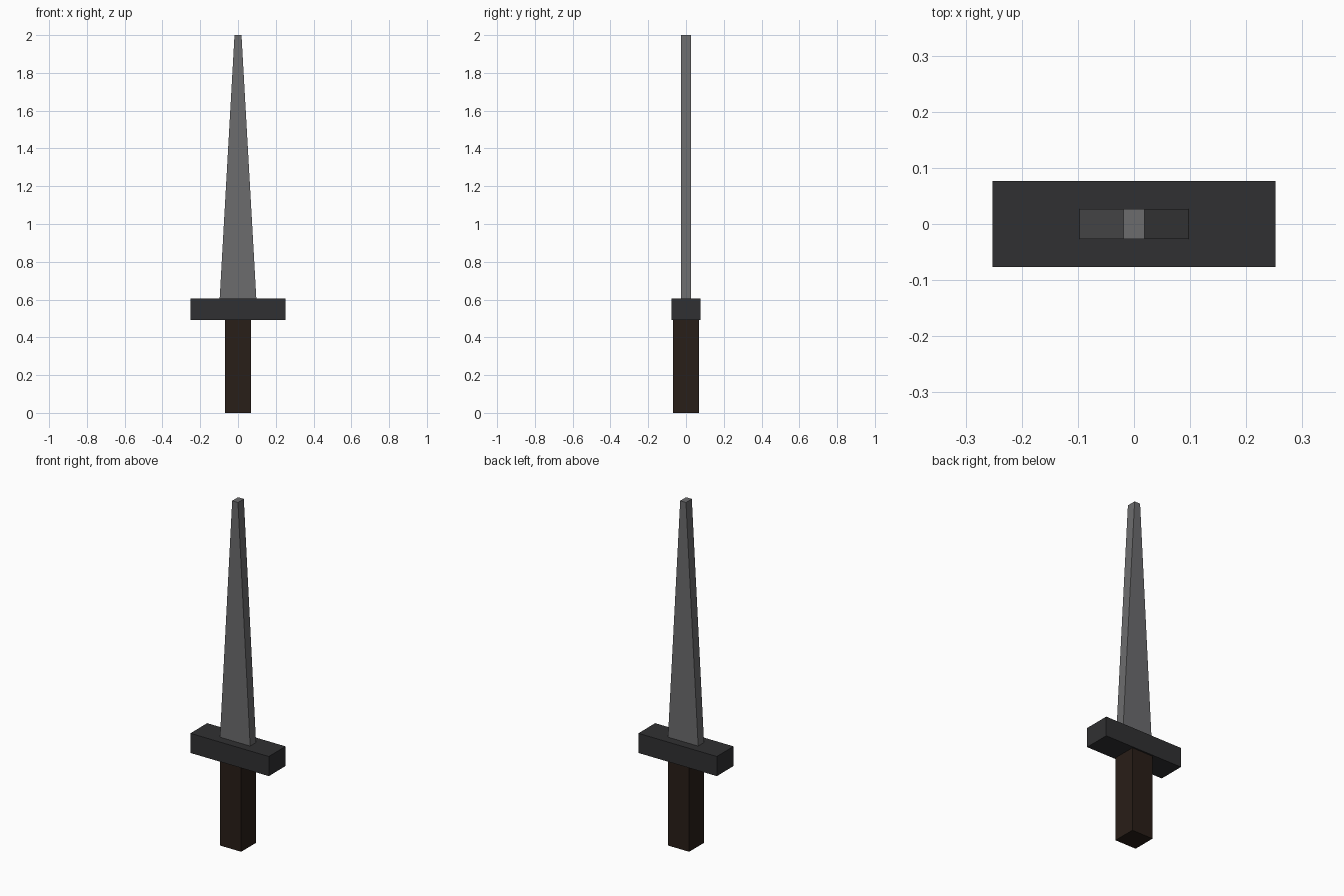
import bpy
import bmesh

if "Cube" in bpy.data.objects:
    bpy.data.objects.remove(bpy.data.objects["Cube"])


def material(name, color):
    mat = bpy.data.materials.new(name)
    mat.diffuse_color = (*color, 1)
    mat.use_nodes = True
    mat.node_tree.nodes["Principled BSDF"].inputs["Base Color"].default_value = mat.diffuse_color
    return mat


def block(name, half_x, half_y, z0, z1, mat, top_half_x=None):
    """Box from z0 to z1, optionally tapering in x towards the top."""
    bm = bmesh.new()
    bmesh.ops.create_cube(bm, size=2)
    for v in bm.verts:
        top = v.co.z > 0
        hx = top_half_x if top and top_half_x is not None else half_x
        v.co = (v.co.x * hx, v.co.y * half_y, z1 if top else z0)
    mesh = bpy.data.meshes.new(name)
    bm.to_mesh(mesh)
    bm.free()
    mesh.materials.append(mat)
    obj = bpy.data.objects.new(name, mesh)
    bpy.context.collection.objects.link(obj)
    return obj


steel = material("steel", (0.15, 0.15, 0.155))
dark_iron = material("dark_iron", (0.03, 0.03, 0.032))
wood = material("dark_wood", (0.022, 0.013, 0.009))

# Square grip
block("grip", 0.068, 0.068, 0.0, 0.492, wood)
# Crossguard
block("crossguard", 0.252, 0.077, 0.492, 0.606, dark_iron)
# Tapered blade with a blunt tip
block("blade", 0.097, 0.027, 0.606, 2.0, steel, top_half_x=0.0185)
